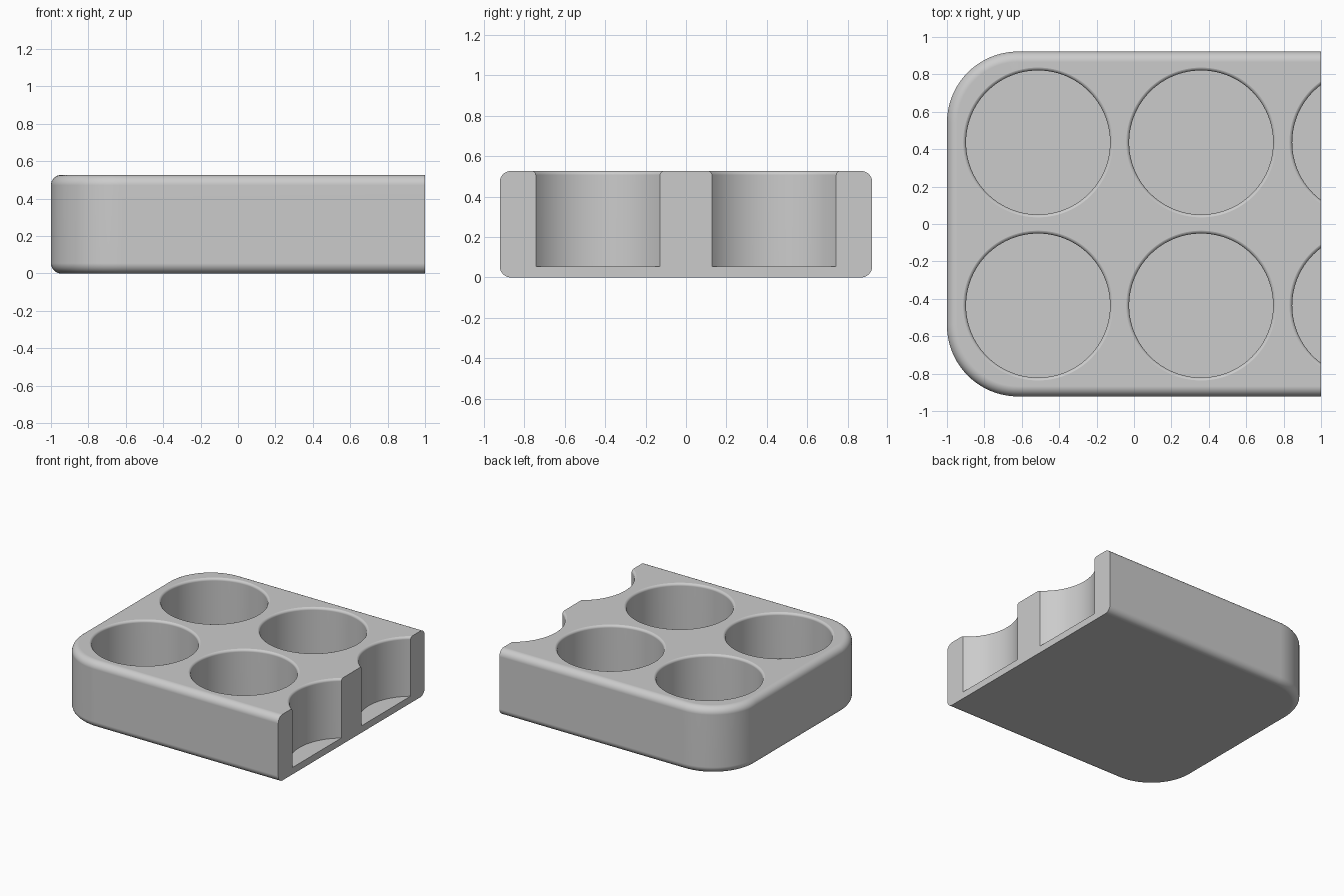
import bpy, bmesh
from math import sin, cos, pi

if "Cube" in bpy.data.objects:
    bpy.data.objects.remove(bpy.data.objects["Cube"])

HALF_Y, HEIGHT = 0.922, 0.527
CORNER, EDGE = 0.38, 0.055       # plan corner radius, rim rounding
CUP_R, LIP, FLOOR = 0.385, 0.02, 0.055
PITCH, FIRST_X = 0.872, -0.513


def make_object(name, bm):
    bmesh.ops.recalc_face_normals(bm, faces=bm.faces)
    mesh = bpy.data.meshes.new(name)
    bm.to_mesh(mesh)
    bm.free()
    obj = bpy.data.objects.new(name, mesh)
    bpy.context.collection.objects.link(obj)
    return obj


def loft(bm, rings):
    """Skin a stack of closed point rings and cap both ends."""
    loops = [[bm.verts.new(p) for p in ring] for ring in rings]
    n = len(loops[0])
    for a, b in zip(loops, loops[1:]):
        for i in range(n):
            j = (i + 1) % n
            bm.faces.new((a[i], a[j], b[j], b[i]))
    bm.faces.new(loops[0])
    bm.faces.new(loops[-1])


def outline(inset, z, steps=20):
    """Plan shape: rounded on the right-hand corners, cut flat at x = 1."""
    r, cx, cy = CORNER - inset, CORNER - 1, HALF_Y - CORNER
    arc = [(cx - r * sin(t), cy + r * cos(t), z)
           for t in (pi / 2 * i / steps for i in range(steps + 1))]
    half = [(1, HALF_Y - inset, z)] + arc
    return half + [(x, -y, z) for x, y, z in reversed(half)]


def circle(cx, cy, r, z, n=96):
    return [(cx + r * cos(2 * pi * i / n), cy + r * sin(2 * pi * i / n), z)
            for i in range(n)]


# Tray block with rounded lower and upper rims
angles = [pi / 2 * i / 8 for i in range(9)]
section = [(EDGE * (1 - sin(t)), EDGE * (1 - cos(t))) for t in angles]
section += [(d, HEIGHT - z) for d, z in reversed(section)]
bm = bmesh.new()
loft(bm, [outline(d, z) for d, z in section])
tray = make_object("cup_tray", bm)

# Cup pockets with softened lips; the last column is sliced by the flat end
profile = [(CUP_R, FLOOR)]
profile += [(CUP_R + LIP * (1 - cos(t)), HEIGHT + 0.0005 - LIP * (1 - sin(t)))
            for t in (pi / 2 * i / 6 for i in range(7))]
profile += [(CUP_R + LIP, HEIGHT + 0.1)]
bm = bmesh.new()
for column in range(3):
    for side in (-1, 1):
        loft(bm, [circle(FIRST_X + column * PITCH, side * PITCH / 2, r, z)
                  for r, z in profile])
cutter = make_object("pocket_cutter", bm)
cutter.hide_render = True

# Carve the pockets
bpy.ops.object.select_all(action='DESELECT')
tray.select_set(True)
bpy.context.view_layer.objects.active = tray
cut = tray.modifiers.new("pockets", 'BOOLEAN')
cut.operation = 'DIFFERENCE'
cut.solver = 'EXACT'
cut.object = cutter
bpy.ops.object.modifier_apply(modifier=cut.name)
bpy.data.objects.remove(cutter)

# Plain grey finish
grey = bpy.data.materials.new("plain grey")
grey.use_nodes = True
colour = (0.6, 0.6, 0.6, 1)
grey.diffuse_color = colour
grey.node_tree.nodes["Principled BSDF"].inputs["Base Color"].default_value = colour
tray.data.materials.clear()
tray.data.materials.append(grey)

# Smooth curves, crisp corners
bpy.ops.object.shade_smooth_by_angle(angle=pi / 6)
weighted = tray.modifiers.new("weighted_normals", 'WEIGHTED_NORMAL')
weighted.keep_sharp = True
